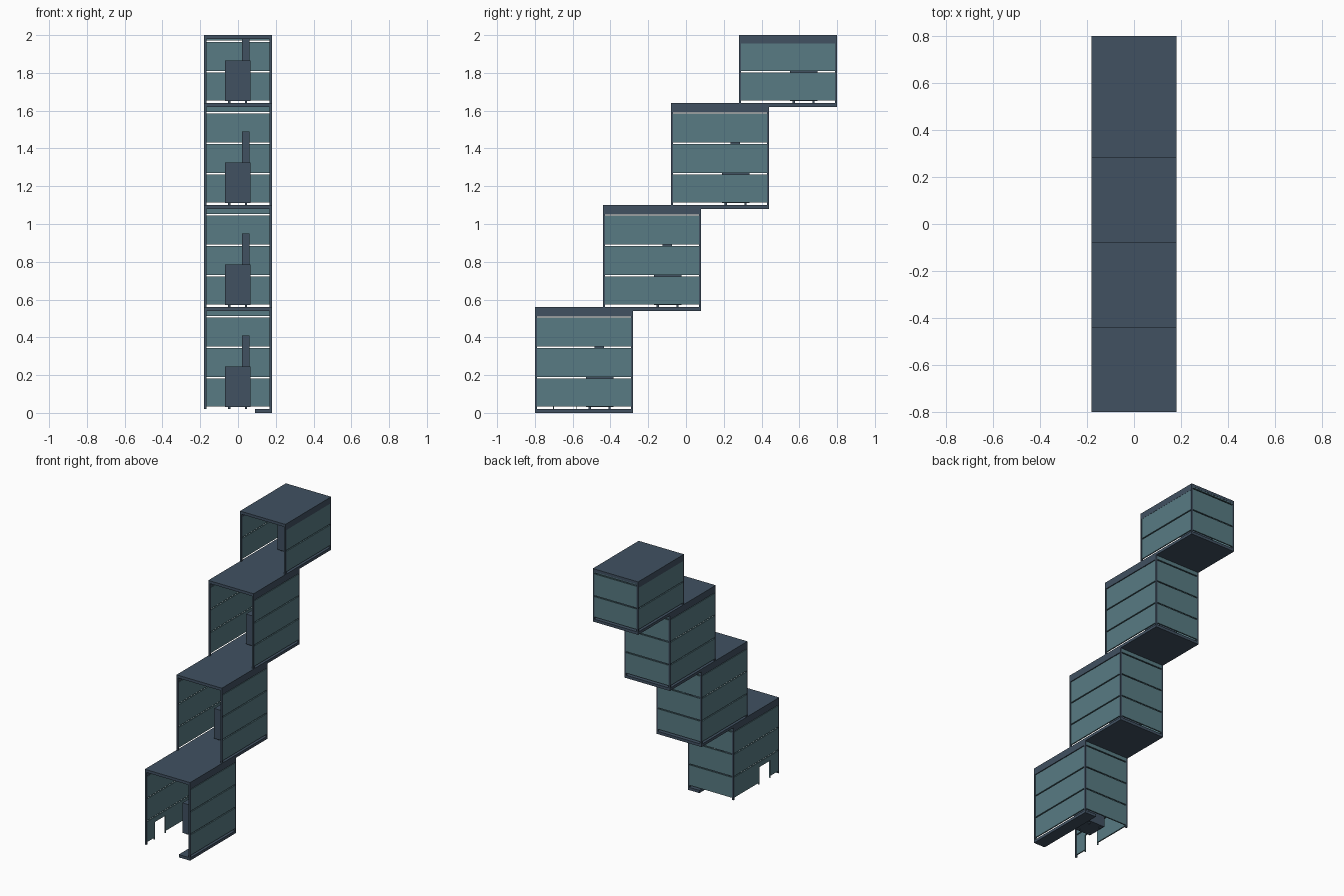
import bpy

if "Cube" in bpy.data.objects:
    bpy.data.objects.remove(bpy.data.objects["Cube"])


def material(name, rgb):
    m = bpy.data.materials.new(name)
    m.diffuse_color = (*rgb, 1)
    m.use_nodes = True
    m.node_tree.nodes["Principled BSDF"].inputs["Base Color"].default_value = m.diffuse_color
    return m


SLATE = material("dark slate", (0.052, 0.082, 0.120))
TEAL = material("dusty teal", (0.098, 0.198, 0.228))

FACES = [(0, 3, 2, 1), (4, 5, 6, 7), (0, 1, 5, 4), (1, 2, 6, 5), (2, 3, 7, 6), (3, 0, 4, 7)]


def part(name, boxes, mat, origin):
    """One object made of boxes given as (x0, x1, y0, y1, z0, z1)."""
    verts, faces = [], []
    for x0, x1, y0, y1, z0, z1 in boxes:
        n = len(verts)
        for z in (z0, z1):
            verts += [(x0, y0, z), (x1, y0, z), (x1, y1, z), (x0, y1, z)]
        faces += [tuple(n + i for i in f) for f in FACES]
    me = bpy.data.meshes.new(name)
    me.from_pydata(verts, [], faces)
    me.materials.append(mat)
    ob = bpy.data.objects.new(name, me)
    ob.location = origin
    bpy.context.collection.objects.link(ob)


W, D, T = 0.18, 0.52, 0.012        # half width, depth, post size
PLANKS = [(0.035, 0.181), (0.189, 0.344), (0.352, 0.505), (0.513, 0.56)]
DOOR = (0.10, 0.22, 0.145)         # door opening: y start, y end, top

for i in range(4):
    o = (0, -0.80 + 0.36 * i, 0.54 * i)
    h = 0.38 if i == 3 else 0.56
    beam = h - (0.045 if i == 3 else 0.05)

    # floor (only a side strip on the ground level) and roof
    part(f"floor_{i}", [(0.09 if i == 0 else -W, W, 0, D, 0, 0.02)], SLATE, o)
    part(f"roof_{i}", [(-W, W, 0, D, h - 0.02, h)], SLATE, o)

    # corner posts and side roof beams
    frame = []
    for a, b in ((-W, -W + T), (W - T, W)):
        frame += [(a, b, 0, T, 0.02, h - 0.02), (a, b, D - T, D, 0.02, h - 0.02),
                  (a, b, T, D - T, beam, h - 0.02)]
    part(f"frame_{i}", frame, SLATE, o)

    # planks with open slits between them
    side, back = [], []
    for k, (z0, z1) in enumerate(PLANKS):
        zs, zb = min(z1, beam), min(z1, h - 0.02)
        if zb > z0:
            back.append((-W + T, W - T, D - 0.010, D - 0.001, z0, zb))
        if zs > z0 and k < 3:
            side.append((W - 0.010, W - 0.001, T, D - T, z0, zs))
            x0, x1 = -W + 0.001, -W + 0.010
            if i == 0 and k == 0:
                side += [(x0, x1, T, DOOR[0], z0, zs), (x0, x1, DOOR[1], D - T, z0, zs),
                         (x0, x1, DOOR[0], DOOR[1], DOOR[2], zs)]
                # door jambs reaching below the planks
                part("door_jambs", [(x0, x1, DOOR[0] - 0.004, DOOR[0], 0.02, z0),
                                    (x0, x1, DOOR[1], DOOR[1] + 0.004, 0.02, z0)], TEAL, o)
            else:
                side.append((x0, x1, T, D - T, z0, zs))
    part(f"side_planks_{i}", side, TEAL, o)
    part(f"back_planks_{i}", back, TEAL, o)

    # stove body, chimney and feet
    part(f"stove_{i}", [(-0.07, 0.065, 0.27, 0.415, 0.03, 0.245)], SLATE, o)
    part(f"chimney_{i}", [(0.02, 0.06, 0.315, 0.367, 0.245, min(0.41, h - 0.02))], SLATE, o)
    part(f"stove_feet_{i}", [(x - 0.006, x + 0.006, y - 0.006, y + 0.006, 0.02, 0.03)
                             for x in (-0.047, 0.042) for y in (0.29, 0.395)], SLATE, o)
